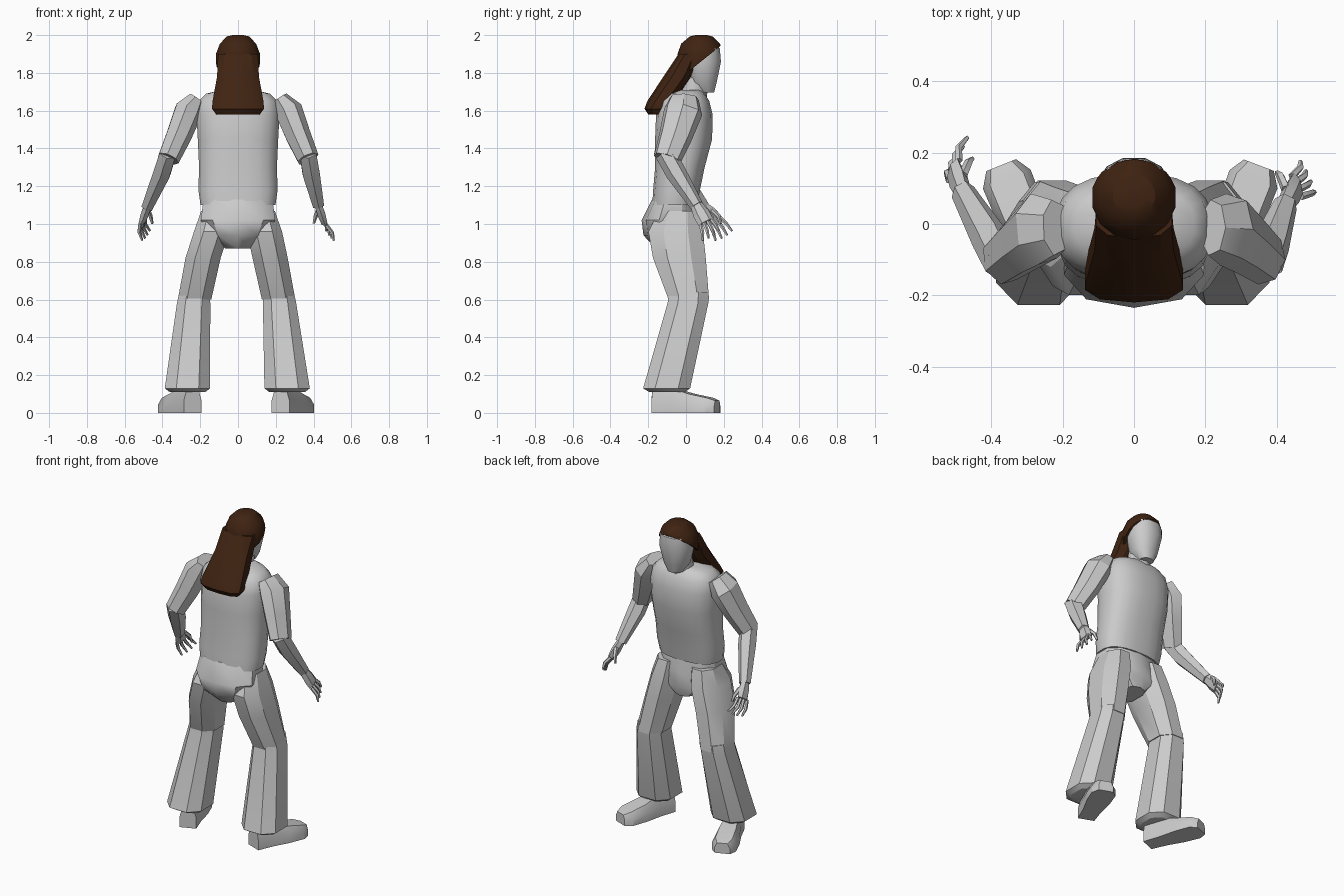
import bpy, bmesh, math
from mathutils import Vector

cube = bpy.data.objects.get("Cube")
if cube:
    bpy.data.objects.remove(cube, do_unlink=True)


def material(name, colour):
    m = bpy.data.materials.new(name)
    m.use_nodes = True
    m.diffuse_color = (*colour, 1)
    m.node_tree.nodes["Principled BSDF"].inputs["Base Color"].default_value = (*colour, 1)
    return m


GREY = material("light_grey", (0.6, 0.6, 0.6))
BROWN = material("dark_brown", (0.05, 0.017, 0.006))


def finish(name, bm, mat, angle=32):
    bmesh.ops.recalc_face_normals(bm, faces=bm.faces)
    me = bpy.data.meshes.new(name)
    bm.to_mesh(me)
    bm.free()
    me.materials.append(mat)
    ob = bpy.data.objects.new(name, me)
    bpy.context.collection.objects.link(ob)
    bpy.ops.object.select_all(action="DESELECT")
    ob.select_set(True)
    bpy.context.view_layer.objects.active = ob
    bpy.ops.object.shade_smooth_by_angle(angle=math.radians(angle))
    return ob


def skin(loops):
    """Join closed loops of points into a capped surface."""
    bm = bmesh.new()
    rings = [[bm.verts.new(p) for p in loop] for loop in loops]
    n = len(rings[0])
    for a, b in zip(rings, rings[1:]):
        for i in range(n):
            j = (i + 1) % n
            bm.faces.new((a[i], a[j], b[j], b[i]))
    bm.faces.new(rings[0][::-1])
    bm.faces.new(rings[-1])
    return bm


def oval(n, power=1.0):
    """Unit outline; a power below 1 makes it boxier."""
    for i in range(n):
        a = 2 * math.pi * (i + 0.5) / n
        c, s = math.cos(a), math.sin(a)
        yield (math.copysign(abs(c) ** power, c), math.copysign(abs(s) ** power, s))


def stack(rows, n, power=1.0):
    """Level sections, each (x, back y, front y, z, half width)."""
    return skin([[(x + c * w, (y0 + y1) / 2 + s * (y1 - y0) / 2, z) for c, s in oval(n, power)]
                 for x, y0, y1, z, w in rows])


def tube(points, radii, n):
    """Sections square to a path, each radius an (across, deep) pair."""
    pts = [Vector(p) for p in points]
    loops = []
    for i, p in enumerate(pts):
        t = (pts[min(i + 1, len(pts) - 1)] - pts[max(i - 1, 0)]).normalized()
        u = Vector((0, 1, 0)).cross(t).normalized()
        v = t.cross(u)
        loops.append([p + u * c * radii[i][0] + v * s * radii[i][1] for c, s in oval(n)])
    return skin(loops)


# Torso and hips
finish("torso", stack([
    (0, -.18, .06, 1.1, .2), (0, -.175, .075, 1.18, .212), (0, -.165, .1, 1.3, .208),
    (0, -.165, .14, 1.45, .215), (0, -.16, .142, 1.58, .222), (0, -.14, .125, 1.65, .21),
    (0, -.1, .1, 1.69, .17), (0, -.05, .08, 1.71, .09)], 20, 0.8), GREY, 40)
finish("hips", stack([
    (0, -.18, .05, 1.13, .19), (0, -.235, .07, 1.02, .205), (0, -.225, .08, .94, .16),
    (0, -.16, .06, .87, .07)], 10, 0.8), GREY, 40)

# Neck and head
finish("neck", stack([(0, -.04, .11, 1.66, .075), (0, -.01, .12, 1.78, .07)], 10), GREY, 40)
finish("head", stack([
    (0, .06, .15, 1.695, .045), (0, .01, .165, 1.75, .08), (0, -.01, .188, 1.86, .105),
    (0, -.01, .182, 1.93, .1), (0, .03, .13, 1.98, .05)], 12, 0.9), GREY, 40)

# Hair: a dome cut along a sloping hairline, and a flared length behind it
dome = stack([
    (0, -.035, .18, 1.74, .1), (0, -.045, .193, 1.84, .118), (0, -.045, .193, 1.9, .12),
    (0, -.025, .18, 1.955, .098), (0, .02, .14, 1.993, .06), (0, .05, .11, 2, .03)], 14)
bmesh.ops.bisect_plane(dome, geom=dome.verts[:] + dome.edges[:] + dome.faces[:],
                       plane_co=(0, .18, 1.94), plane_no=(0, -.8, 1), clear_inner=True)
bmesh.ops.holes_fill(dome, edges=[e for e in dome.edges if e.is_boundary])
finish("hair_cap", dome, BROWN, 30)
finish("hair_length", stack([
    (0, -.04, .08, 1.9, .11), (0, -.12, .035, 1.78, .115), (0, -.205, -.06, 1.65, .14),
    (0, -.22, -.1, 1.61, .143), (0, -.2, -.12, 1.58, .12)], 10, 0.75), BROWN, 30)

# Wrist, knuckle and fingertip centres differ between the two sides
hands = {
    "left": (1, (.425, .055, 1.1), (.455, .105, 1.01), (.49, .135, .93)),
    "right": (-1, (-.48, .09, 1.09), (-.505, .15, 1.02), (-.485, .205, .93)),
}
for side, (s, wrist, knuckle, tip) in hands.items():
    # Arm
    elbow = Vector((.37 * s, -.1, 1.345))
    finish(side + "_upper_arm", tube(
        [(.22 * s, -.01, 1.665), (.265 * s, -.015, 1.6), (.315 * s, -.055, 1.47), elbow],
        [(.045, .08), (.077, .105), (.07, .09), (.06, .075)], 7), GREY)
    w, k, f = Vector(wrist), Vector(knuckle), Vector(tip)
    finish(side + "_forearm", tube(
        [elbow + Vector((0, -.01, .03)), elbow.lerp(w, .3), w],
        [(.05, .055), (.052, .055), (.034, .036)], 6), GREY)

    # Hand, with the fingers fanned across the palm
    finish(side + "_palm", tube([w.lerp(k, -.1), w.lerp(k, .5), k],
                                [(.022, .03), (.024, .044), (.018, .044)], 6), GREY)
    across = Vector((.35 * s, -.75, -.45)).normalized()
    for i, finger in enumerate(("index", "middle", "ring", "little")):
        d = i - 1.5
        base = k + across * d * .023
        end = f + across * d * .036 + (k - f) * .06 * abs(d)
        bend = base.lerp(end, .5) + Vector((.012 * s, .004, 0))
        finish(f"{side}_{finger}_finger", tube([base, bend, end], [(.011, .011), (.01, .01), (.006, .006)], 5), GREY)
    thumb = w.lerp(k, .4) - across * .03
    finish(side + "_thumb", tube(
        [thumb, thumb + Vector((-.015 * s, .035, -.035)), thumb + Vector((-.025 * s, .045, -.075))],
        [(.014, .014), (.012, .012), (.007, .007)], 5), GREY)

    # Trouser leg, bent at the knee and flared at the hem
    lean = .015 if s < 0 else 0
    finish(side + "_thigh", stack([
        (.12 * s, -.15, .07, 1.07, .08), (.14 * s, -.21, .1, .96, .1),
        ((.17 + lean) * s, -.185, .115, .82, .1), ((.215 + lean) * s, -.1, .13, .6, .095)],
        8, 0.9), GREY)
    finish(side + "_shin", stack([
        ((.215 + lean) * s, -.095, .125, .64, .086), ((.22 + lean) * s, -.105, .125, .58, .094),
        ((.26 + lean / 2) * s, -.235, .03, .13, .128), ((.26 + lean / 2) * s, -.2, .0, .11, .1)],
        8, 0.8), GREY)

    # Shoe, splayed outward, narrower over the top
    heel, toe = Vector(((.225 + lean) * s, -.165, 0)), Vector(((.35 + lean * 1.5) * s, .165, 0))
    out = (toe - heel).normalized().cross(Vector((0, 0, 1)))
    loops = []
    for t, half, top in ((0, .05, .12), (.3, .055, .13), (.6, .07, .1), (.88, .072, .08), (1, .045, .065)):
        c = heel.lerp(toe, t)
        loops.append([c + out * x + Vector((0, 0, z)) for x, z in (
            (-half, 0), (half, 0), (half, top * .55), (half * .7, top),
            (-half * .7, top), (-half, top * .55))])
    finish(side + "_shoe", skin(loops), GREY)
